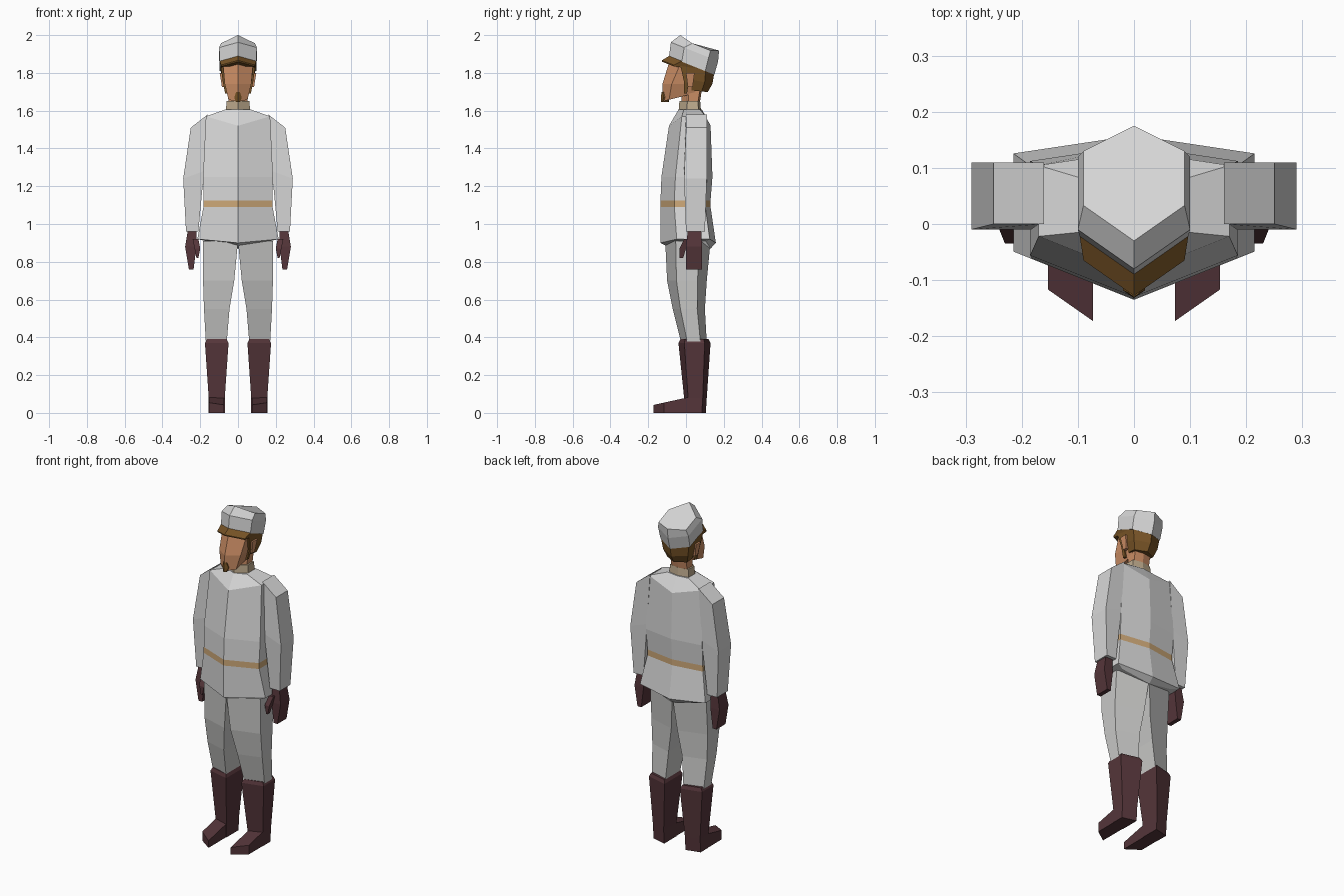
import bpy, bmesh

default_cube = bpy.data.objects.get("Cube")
if default_cube:
    bpy.data.objects.remove(default_cube)


def material(name, red, green, blue):
    colour = (red, green, blue, 1)
    mat = bpy.data.materials.new(name)
    mat.use_nodes = True
    mat.diffuse_color = colour
    shader = next(node for node in mat.node_tree.nodes if node.type == 'BSDF_PRINCIPLED')
    shader.inputs["Base Color"].default_value = colour
    return mat


jacket_white = material("jacket white", red=.68, green=.68, blue=.68)
trouser_grey = material("trouser grey", red=.58, green=.58, blue=.57)
leather_maroon = material("dark maroon leather", red=.09, green=.036, blue=.042)
belt_tan = material("belt tan", red=.62, green=.4, blue=.19)
collar_beige = material("collar beige", red=.52, green=.41, blue=.27)
skin = material("skin", red=.6, green=.27, blue=.13)
hair_brown = material("hair brown", red=.19, green=.09, blue=.02)


def loft(name, rings, *materials, coloured_band=None):
    """Skin a stack of equal rings; one band of it may use the second material."""
    bm = bmesh.new()
    rows = [[bm.verts.new(point) for point in ring] for ring in rings]
    for band, (lower, upper) in enumerate(zip(rows, rows[1:])):
        for i in range(len(lower)):
            face = bm.faces.new((lower[i - 1], lower[i], upper[i], upper[i - 1]))
            face.material_index = int(band == coloured_band)
    bm.faces.new(rows[0])
    bm.faces.new(rows[-1])
    bmesh.ops.recalc_face_normals(bm, faces=bm.faces)
    mesh = bpy.data.meshes.new(name)
    bm.to_mesh(mesh)
    bm.free()
    for mat in materials:
        mesh.materials.append(mat)
    bpy.context.collection.objects.link(bpy.data.objects.new(name, mesh))


def pair(name, rings, mat):
    """Build a left part on +x and its mirrored right twin."""
    for side, sign in (("left", 1), ("right", -1)):
        loft(f"{side}_{name}", [[(sign * x, y, z) for x, y, z in ring] for ring in rings], mat)


def hex_ring(z, width, front, back, nose=.7, tail=.5, tilt=0, ridge=0):
    """Symmetric ring pointed at front and back, tilted along y, centre line raised by ridge."""
    front_side = front + nose * width
    back_side = back - tail * width
    outline = [(0, front), (width, front_side), (width, back_side),
               (0, back), (-width, back_side), (-width, front_side)]
    return [(x, y, z + tilt * y + (0 if x else ridge)) for x, y in outline]


def body_ring(**shape):
    return hex_ring(nose=.4, tail=.15, **shape)


def limb_ring(z, inner, outer, front, back, slant=0, drop=0, tilt=0):
    """Four-sided ring whose outer corners are pulled in by slant and lowered by drop."""
    pull = slant * (outer - inner)
    outline = [(inner, front, 0), (outer, front + pull, drop),
               (outer, back - pull, drop), (inner, back, 0)]
    return [(x, y, z + tilt * y - lower) for x, y, lower in outline]


# Jacket with the belt as a coloured band
loft("jacket", [
    body_ring(z=.91, width=.17, front=-.08, back=.13, ridge=-.04),
    body_ring(z=.92, width=.215, front=-.135, back=.158, ridge=-.02),
    body_ring(z=1.09, width=.183, front=-.135, back=.13),
    body_ring(z=1.125, width=.182, front=-.135, back=.13),
    body_ring(z=1.25, width=.185, front=-.13, back=.14),
    body_ring(z=1.57, width=.17, front=-.09, back=.13, ridge=-.05),
    body_ring(z=1.605, width=.07, front=-.04, back=.085),
], jacket_white, belt_tan, coloured_band=2)

# Sleeves
pair("sleeve", [
    limb_ring(z=1.58, inner=.16, outer=.25, front=0, back=.11, drop=.07),
    limb_ring(z=1.28, inner=.18, outer=.29, front=-.01, back=.11, drop=.04),
    limb_ring(z=.96, inner=.21, outer=.275, front=0, back=.1),
], jacket_white)

# Gloves and thumbs
pair("glove", [
    limb_ring(z=.97, inner=.22, outer=.265, front=.01, back=.08),
    limb_ring(z=.88, inner=.22, outer=.28, front=0, back=.085),
    limb_ring(z=.76, inner=.235, outer=.26, front=0, back=.085),
], leather_maroon)
pair("thumb", [
    limb_ring(z=.92, inner=.21, outer=.24, front=-.01, back=.03),
    limb_ring(z=.87, inner=.2, outer=.23, front=-.035, back=0),
    limb_ring(z=.82, inner=.21, outer=.22, front=-.035, back=-.015),
], leather_maroon)

# Trouser legs
pair("trouser_leg", [
    limb_ring(z=.91, inner=0, outer=.185, front=-.11, back=.13, slant=.3),
    limb_ring(z=.7, inner=.02, outer=.185, front=-.1, back=.11, slant=.3),
    limb_ring(z=.55, inner=.045, outer=.18, front=-.07, back=.1, slant=.3),
    limb_ring(z=.37, inner=.06, outer=.17, front=-.025, back=.11, slant=.3),
], trouser_grey)

# Boots with a turned-in lip, and their pointed toes
pair("boot", [
    limb_ring(z=.39, inner=.06, outer=.165, front=-.03, back=.12, slant=.25),
    limb_ring(z=.37, inner=.05, outer=.175, front=-.04, back=.13, slant=.25),
    limb_ring(z=.08, inner=.07, outer=.155, front=-.01, back=.11, slant=.25),
    limb_ring(z=0, inner=.07, outer=.155, front=-.01, back=.105, slant=.25),
], leather_maroon)
pair("boot_toe", [
    limb_ring(z=0, inner=.073, outer=.153, front=-.173, back=.09, slant=.7),
    limb_ring(z=.08, inner=.073, outer=.153, front=-.173, back=.09, slant=.7, tilt=.22),
], leather_maroon)

# Collar and neck
loft("collar", [
    hex_ring(z=1.59, width=.065, front=-.04, back=.08, tail=.2),
    hex_ring(z=1.65, width=.06, front=-.035, back=.075, tail=.2),
], collar_beige)
loft("neck", [
    hex_ring(z=1.62, width=.05, front=-.025, back=.07, tail=.2),
    hex_ring(z=1.75, width=.055, front=-.02, back=.09, tail=.2),
], skin)

# Face, chin beard and ears
loft("head", [
    hex_ring(z=1.68, width=.05, front=-.125, back=.07, tilt=.25),
    hex_ring(z=1.74, width=.07, front=-.125, back=.1),
    hex_ring(z=1.84, width=.08, front=-.085, back=.13, tilt=-.35),
], skin)
loft("chin_beard", [
    hex_ring(z=1.645, width=.01, front=-.132, back=-.09),
    hex_ring(z=1.67, width=.02, front=-.132, back=-.09),
    hex_ring(z=1.7, width=.01, front=-.13, back=-.09),
], hair_brown)
pair("ear", [
    limb_ring(z=1.725, inner=.06, outer=.085, front=.01, back=.035),
    limb_ring(z=1.8, inner=.06, outer=.097, front=0, back=.045),
], skin)

# Back hair, sideburns and the dark visor that wraps under the cap
loft("back_hair", [
    hex_ring(z=1.71, width=.065, front=.03, back=.115, nose=0, tilt=-.1),
    hex_ring(z=1.77, width=.082, front=.03, back=.14, nose=0, tilt=-.2),
    hex_ring(z=1.84, width=.092, front=0, back=.15, nose=0, tilt=-.25),
], hair_brown)
pair("sideburn", [
    limb_ring(z=1.84, inner=.06, outer=.092, front=-.03, back=.03),
    limb_ring(z=1.75, inner=.06, outer=.08, front=-.01, back=.015),
    limb_ring(z=1.69, inner=.055, outer=.068, front=-.01, back=.005),
], hair_brown)
loft("cap_visor", [
    hex_ring(z=1.825, width=.088, front=-.127, back=.1, tilt=-.15, ridge=.015),
    hex_ring(z=1.832, width=.09, front=-.128, back=.1, tilt=-.15, ridge=.015),
    hex_ring(z=1.855, width=.097, front=-.088, back=.13, tilt=-.4),
], hair_brown)

# Cap
loft("cap", [
    hex_ring(z=1.85, width=.097, front=-.09, back=.15, tilt=-.4),
    hex_ring(z=1.93, width=.1, front=-.08, back=.17, tilt=-.4),
    hex_ring(z=1.97, width=.09, front=-.03, back=.175, tilt=-.4, ridge=.018),
], jacket_white)
